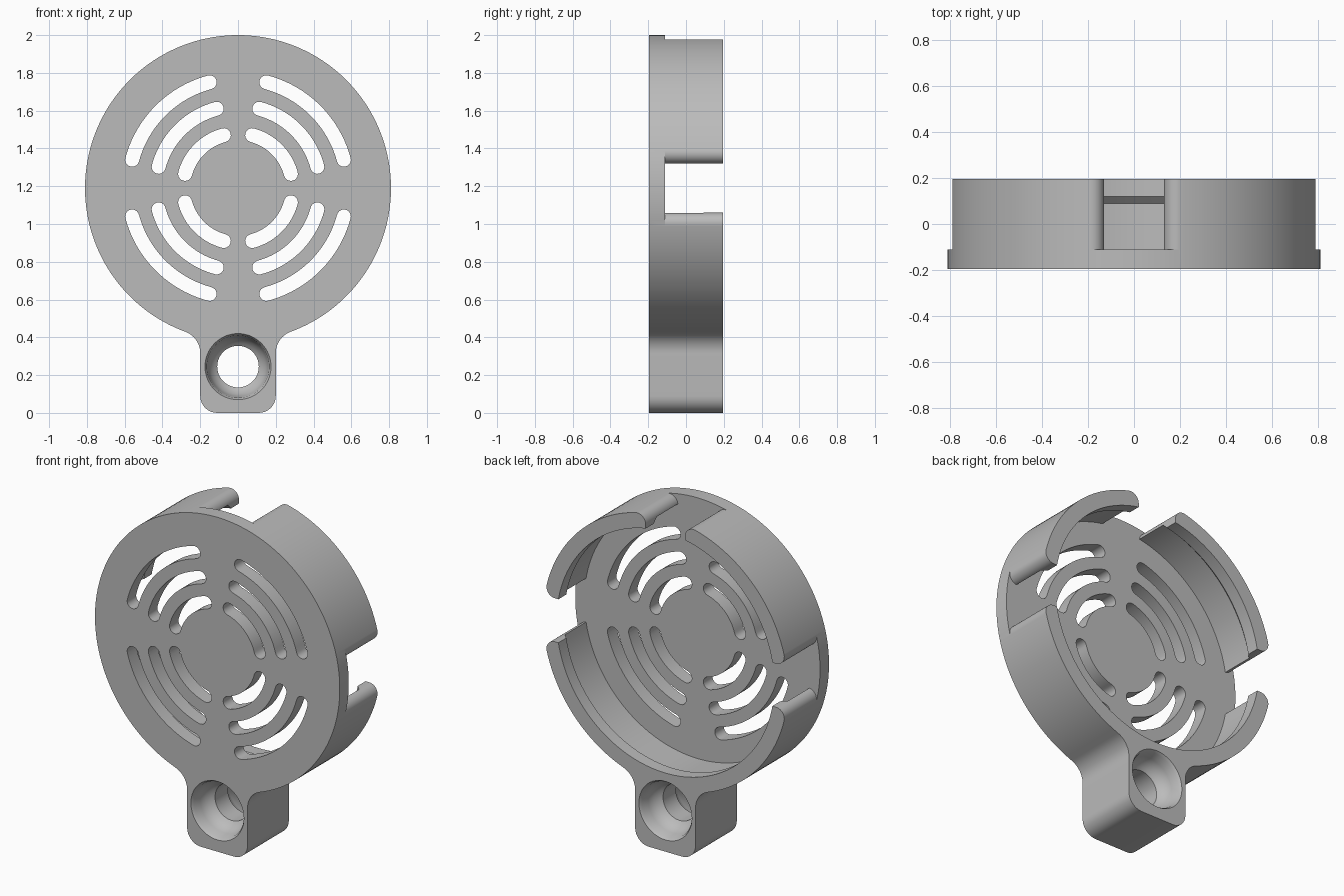
import bpy, bmesh
from math import sin, cos, pi, atan2, sqrt, radians
from mathutils import Matrix

cube = bpy.data.objects.get("Cube")
if cube:
    bpy.data.objects.remove(cube, do_unlink=True)

CZ, R = 1.19, 0.81             # disc centre height and radius
FRONT, FLOOR, BACK = -0.195, -0.11, 0.195
HOLE_Z = 0.245

grey = bpy.data.materials.new("plain grey")
grey.use_nodes = True
grey.diffuse_color = (0.5, 0.5, 0.5, 1)
grey.node_tree.nodes["Principled BSDF"].inputs["Base Color"].default_value = (0.5, 0.5, 0.5, 1)


def arc(cx, cz, r, a0, a1, n):
    return [(cx + r * cos(a0 + (a1 - a0) * i / n), cz + r * sin(a0 + (a1 - a0) * i / n))
            for i in range(n + 1)]


def finish(name, bm):
    bmesh.ops.recalc_face_normals(bm, faces=bm.faces)
    mesh = bpy.data.meshes.new(name)
    bm.to_mesh(mesh)
    bm.free()
    mesh.materials.append(grey)
    obj = bpy.data.objects.new(name, mesh)
    bpy.context.collection.objects.link(obj)
    return obj


def prism(name, points, y0, y1):
    """Extrude an x-z outline along y."""
    bm = bmesh.new()
    face = bm.faces.new([bm.verts.new((x, y0, z)) for x, z in points])
    new = bmesh.ops.extrude_face_region(bm, geom=[face])["geom"]
    bmesh.ops.translate(bm, vec=(0, y1 - y0, 0),
                        verts=[v for v in new if isinstance(v, bmesh.types.BMVert)])
    return finish(name, bm)


def lathe(name, profile, cz, n):
    """Solid of revolution about a y axis; profile is (radius, y)."""
    bm = bmesh.new()
    rings = [[bm.verts.new((r * cos(2 * pi * i / n), y, cz + r * sin(2 * pi * i / n)))
              for i in range(n)] for r, y in profile]
    for a, b in zip(rings, rings[1:]):
        for i in range(n):
            j = (i + 1) % n
            bm.faces.new((a[i], a[j], b[j], b[i]))
    bm.faces.new(rings[0])
    bm.faces.new(rings[-1])
    return finish(name, bm)


def cut(target, cutter):
    cutter.hide_render = True
    mod = target.modifiers.new("cut", "BOOLEAN")
    mod.operation, mod.solver, mod.object = "DIFFERENCE", "EXACT", cutter
    bpy.ops.object.select_all(action="DESELECT")
    bpy.context.view_layer.objects.active = target
    target.select_set(True)
    bpy.ops.object.modifier_apply(modifier=mod.name)
    bpy.data.objects.remove(cutter, do_unlink=True)


# Body outline: right half of tab, concave neck fillet, then half the disc
TAB, NECK, CORNER = 0.2, 0.12, 0.09
neck_x = TAB + NECK
neck_z = CZ - sqrt((R + NECK) ** 2 - neck_x ** 2)
to_disc = atan2(CZ - neck_z, -neck_x)
half = arc(TAB - CORNER, CORNER, CORNER, -pi / 2, 0, 8)
half += arc(neck_x, neck_z, NECK, pi, to_disc, 10)
half += arc(0, CZ, R, to_disc - pi, pi / 2, 72)[1:]
outline = half + [(-x, z) for x, z in reversed(half[:-1])]
body = prism("vented_cover", outline, FRONT, BACK)

# Round pocket with a retaining lip at its mouth
cut(body, lathe("pocket_cutter",
                [(0.75, FLOOR), (0.75, 0.09), (0.72, 0.12), (0.72, 0.3)], CZ, 144))

# Rim gaps on both sides and top, with rounded outer ends
GAP, ROUND = 0.13, 0.055
gx = GAP + ROUND
gz = sqrt((R - ROUND) ** 2 - gx ** 2)
side = [(GAP, 0.6)] + arc(gx, gz, ROUND, pi, atan2(gz, gx), 10)
side.append((side[-1][0] * 1.1, side[-1][1] * 1.1))
gap = side + [(-x, z) for x, z in reversed(side)]
for a in (0, pi / 2, -pi / 2):
    turned = [(x * cos(a) - z * sin(a), CZ + x * sin(a) + z * cos(a)) for x, z in gap]
    cut(body, prism("gap_cutter", turned, FLOOR, 0.3))

# Three curved vent slots per quarter
W, MARGIN = 0.037, radians(15)
for quarter in range(4):
    a0 = quarter * pi / 2 + MARGIN
    a1 = (quarter + 1) * pi / 2 - MARGIN
    for r in (0.29, 0.435, 0.58):
        slot = arc(0, CZ, r + W, a0, a1, 20)
        slot += arc(r * cos(a1), CZ + r * sin(a1), W, a1, a1 + pi, 10)[1:-1]
        slot += arc(0, CZ, r - W, a1, a0, 20)
        slot += arc(r * cos(a0), CZ + r * sin(a0), W, a0 + pi, a0 + 2 * pi, 10)[1:-1]
        cut(body, prism("slot_cutter", slot, -0.3, 0.0))

# Mounting hole, flared to a bowl at both faces
flare = [(0.175, -0.3), (0.175, FRONT), (0.165, -0.18), (0.158, -0.13),
         (0.145, -0.095), (0.125, -0.072), (0.11, -0.06)]
cut(body, lathe("hole_cutter", flare + [(r, -y) for r, y in reversed(flare)], HOLE_Z, 64))

bpy.context.view_layer.objects.active = body
body.select_set(True)
bpy.ops.object.shade_smooth_by_angle(angle=radians(30))
